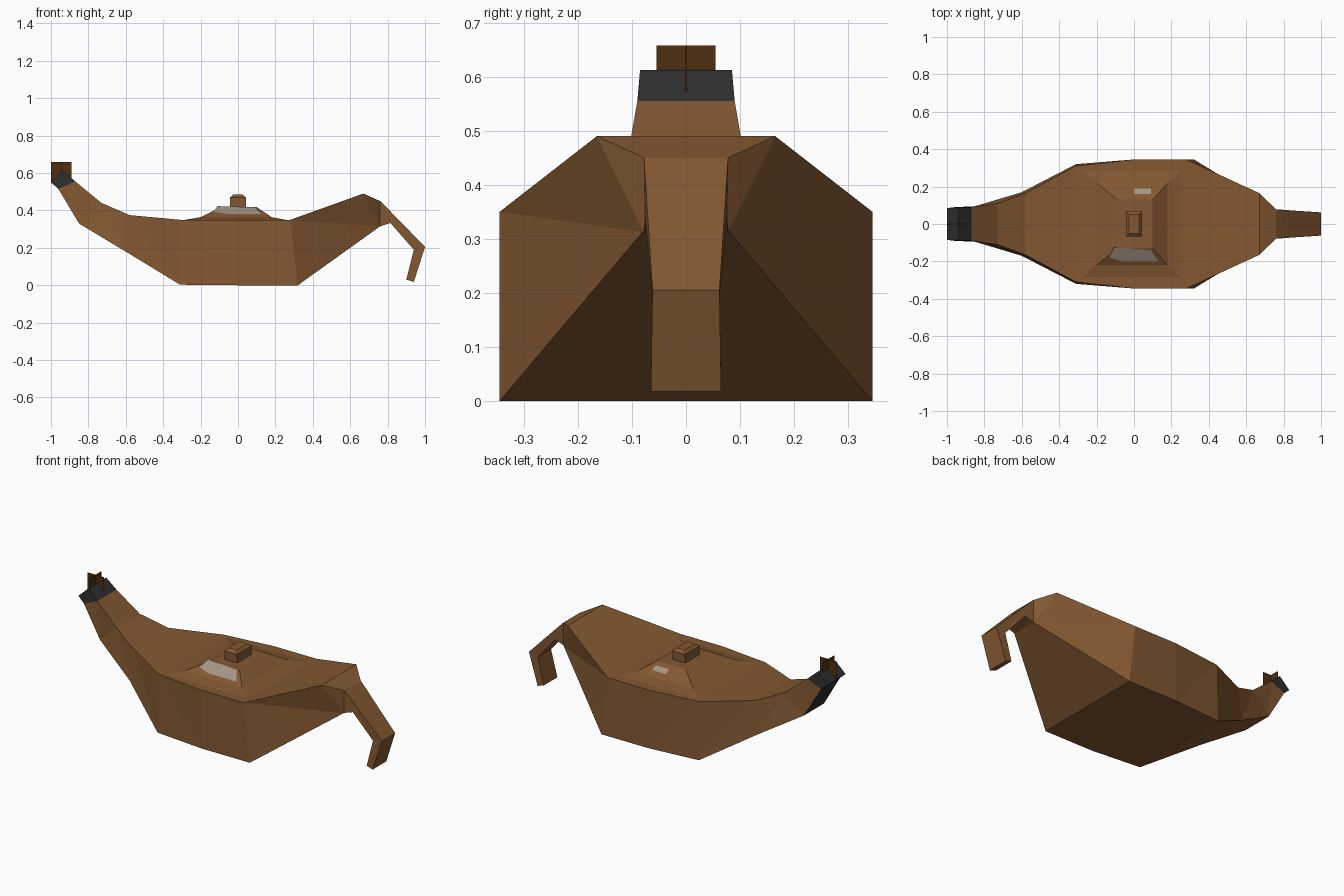
import bpy, bmesh

if "Cube" in bpy.data.objects:
    bpy.data.objects.remove(bpy.data.objects["Cube"])


def material(name, rgb):
    m = bpy.data.materials.new(name)
    m.diffuse_color = (*rgb, 1)
    m.use_nodes = True
    m.node_tree.nodes["Principled BSDF"].inputs["Base Color"].default_value = m.diffuse_color
    return m


BRONZE = material("bronze_brown", (0.23, 0.098, 0.032))
BLACK = material("soot_black", (0.028, 0.028, 0.029))
WICK = material("dark_wick_brown", (0.08, 0.03, 0.005))
GREY = material("pale_grey", (0.37, 0.30, 0.23))


def finish(bm, name, *mats, fix=True):
    if fix:
        bmesh.ops.recalc_face_normals(bm, faces=bm.faces)
    me = bpy.data.meshes.new(name)
    bm.to_mesh(me)
    bm.free()
    ob = bpy.data.objects.new(name, me)
    for m in mats:
        me.materials.append(m)
    bpy.context.collection.objects.link(ob)
    return ob


def loft(rings):
    """Skin a list of four-cornered rings, splitting each side into triangles."""
    bm = bmesh.new()
    loops = [[bm.verts.new(p) for p in r] for r in rings]
    for a, b in zip(loops, loops[1:]):
        bm.faces.new((a[0], a[1], b[1], b[0]))      # top
        bm.faces.new((a[2], a[3], b[3], b[2]))      # underside
        for t, u in ((0, 3), (1, 2)):               # sides
            bm.faces.new((a[t], b[t], b[u]))
            bm.faces.new((a[t], b[u], a[u]))
    bm.faces.new(loops[0])
    bm.faces.new(loops[-1])
    return bm


# Lamp body with spout and curled handle: top x, z, half width; bottom x, z, half width
SECTIONS = [
    (-0.935, 0.612, 0.085, -1.00, 0.55, 0.085),
    (-0.87, 0.555, 0.09, -0.96, 0.515, 0.09),
    (-0.73, 0.44, 0.11, -0.85, 0.33, 0.095),
    (-0.58, 0.375, 0.165, -0.60, 0.18, 0.17),
    (-0.31, 0.35, 0.31, -0.31, 0.003, 0.32),
    (0.00, 0.35, 0.345, 0.00, 0.00, 0.345),
    (0.28, 0.35, 0.345, 0.32, 0.00, 0.345),
    (0.67, 0.49, 0.165, 0.757, 0.313, 0.08),
    (0.76, 0.45, 0.078, 0.76, 0.315, 0.078),
    (0.805, 0.405, 0.075, 0.815, 0.333, 0.075),
    (1.00, 0.205, 0.062, 0.94, 0.19, 0.062),
    (0.94, 0.018, 0.065, 0.90, 0.03, 0.065),
]
bm = loft([((tx, -tw, tz), (tx, tw, tz), (bx, bw, bz), (bx, -bw, bz))
           for tx, tz, tw, bx, bz, bw in SECTIONS])
for f in bm.faces:
    f.material_index = int(f.calc_center_median().x < -0.9)   # sooty spout tip
finish(bm, "lamp_body", BRONZE, BLACK)


def stack(name, levels, mat):
    """Stepped block from rectangles: x0, x1, half depth, z."""
    finish(loft([((a, -w, z), (b, -w, z), (b, w, z), (a, w, z))
                 for a, b, w, z in levels]), name, mat)


# Low stepped lid and its knob
stack("lid", [(-0.30, 0.27, 0.30, 0.347), (-0.20, 0.18, 0.22, 0.364),
              (-0.09, 0.10, 0.13, 0.418)], BRONZE)
stack("lid_knob", [(-0.042, 0.042, 0.068, 0.40), (-0.042, 0.042, 0.068, 0.47),
                   (-0.026, 0.026, 0.05, 0.485)], BRONZE)


# Pale worn patches lying on the lid slopes
def patch(name, outline, side):
    bm = bmesh.new()
    vs = [bm.verts.new((x, side * y, min(0.418, 0.418 - (y - 0.13) * 0.6) + 0.005))
          for x, y in outline]
    f = bm.faces.new(vs)
    f.normal_update()
    if f.normal.z < 0:
        f.normal_flip()
    finish(bm, name, GREY, fix=False)


patch("front_patch", [(-0.11, 0.125), (0.09, 0.14), (0.13, 0.20), (-0.06, 0.20), (-0.13, 0.18)], -1)
patch("back_patch", [(0.0, 0.16), (0.09, 0.16), (0.09, 0.19), (0.0, 0.19)], 1)

# Wick: two crossed upright sheets
for name, size in (("wick_long", (0.11, 0.003, 0.11)), ("wick_cross", (0.003, 0.11, 0.11))):
    bm = bmesh.new()
    bmesh.ops.create_cube(bm, size=1)
    bmesh.ops.scale(bm, vec=size, verts=bm.verts)
    bmesh.ops.translate(bm, vec=(-0.945, 0, 0.603), verts=bm.verts)
    finish(bm, name, WICK)
